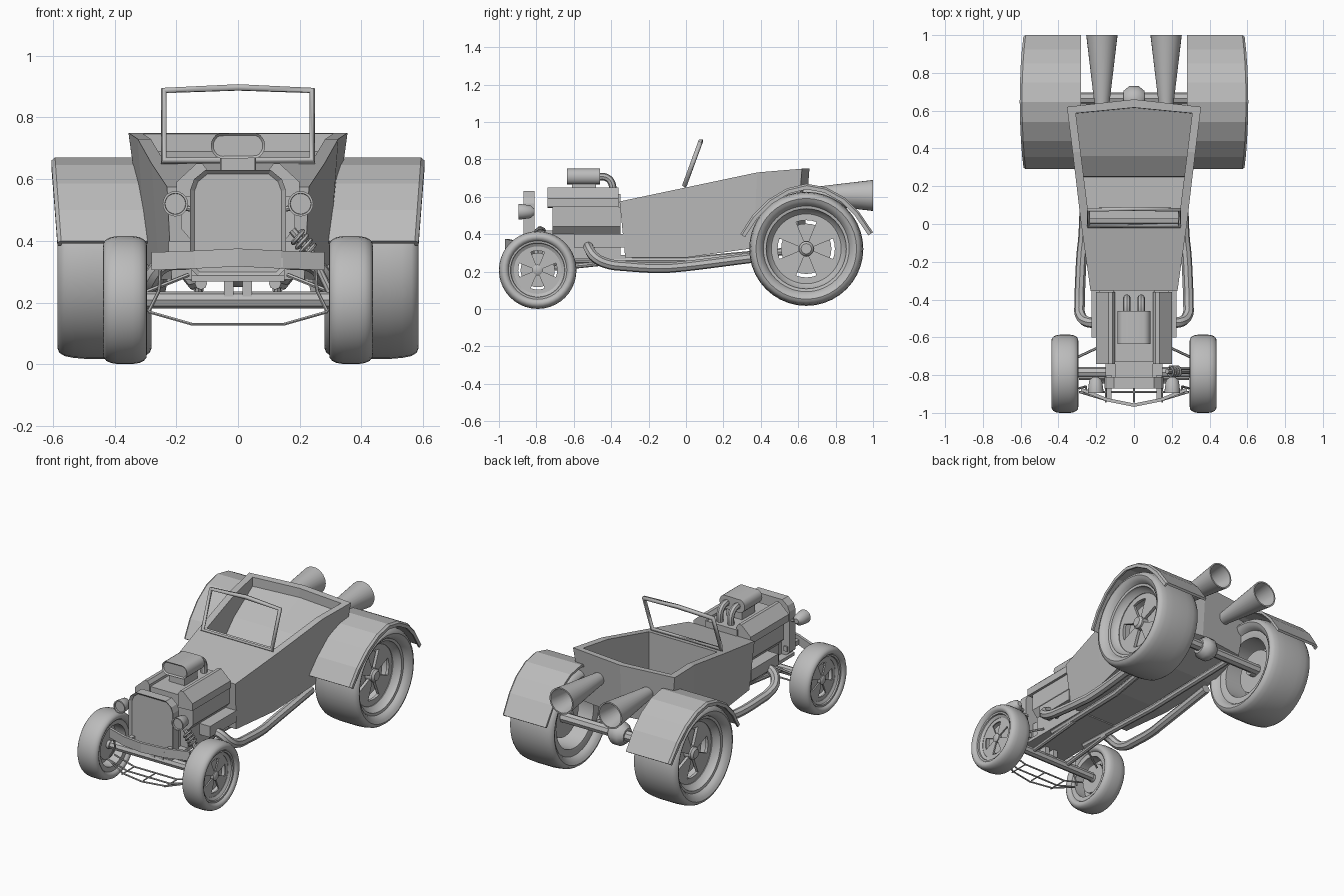
import bpy, bmesh, math
from mathutils import Vector

if "Cube" in bpy.data.objects:
    bpy.data.objects.remove(bpy.data.objects["Cube"])

grey = bpy.data.materials.new("plain grey")
grey.diffuse_color = (0.5, 0.5, 0.5, 1)
grey.use_nodes = True
grey.node_tree.nodes["Principled BSDF"].inputs["Base Color"].default_value = grey.diffuse_color


def finish(ob, mirror=False, smooth=False):
    ob.data.materials.clear()
    ob.data.materials.append(grey)
    bpy.ops.object.select_all(action='DESELECT')
    ob.select_set(True)
    bpy.context.view_layer.objects.active = ob
    if smooth:
        bpy.ops.object.shade_smooth_by_angle(angle=math.radians(42))
    if mirror:
        ob.modifiers.new("mirror", 'MIRROR')
    return ob


def from_bmesh(name, bm, **kw):
    bmesh.ops.remove_doubles(bm, verts=bm.verts, dist=1e-5)
    bmesh.ops.recalc_face_normals(bm, faces=bm.faces)
    me = bpy.data.meshes.new(name)
    bm.to_mesh(me)
    bm.free()
    ob = bpy.data.objects.new(name, me)
    bpy.context.collection.objects.link(ob)
    return finish(ob, **kw)


def loft(name, rings, caps=True, cyclic=False, recess=0, **kw):
    """Skin closed rings of points; recess insets the first cap."""
    bm = bmesh.new()
    vs = [[bm.verts.new(p) for p in r] for r in rings]
    n = len(vs[0])
    pairs = list(zip(vs, vs[1:])) + ([(vs[-1], vs[0])] if cyclic else [])
    for a, b in pairs:
        for i in range(n):
            bm.faces.new((a[i], a[(i + 1) % n], b[(i + 1) % n], b[i]))
    if caps and not cyclic:
        front = bm.faces.new(vs[0])
        bm.faces.new(vs[-1])
        if recess:
            bmesh.ops.recalc_face_normals(bm, faces=bm.faces)
            bmesh.ops.inset_region(bm, faces=[front], thickness=recess, depth=0)
            bmesh.ops.translate(bm, verts=front.verts, vec=(0, recess, 0))
    return from_bmesh(name, bm, **kw)


def extrude(name, xz, y0, y1, **kw):
    return loft(name, [[(x, y, z) for x, z in xz] for y in (y0, y1)], **kw)


def box(name, x0, x1, y0, y1, z0, z1, **kw):
    return extrude(name, [(x0, z0), (x1, z0), (x1, z1), (x0, z1)], y0, y1, **kw)


def both(half):
    """Complete a right-hand half outline with its mirror image."""
    return half + [(-x, z) for x, z in reversed(half)]


def lathe(name, prof, o, axis='X', segs=40, **kw):
    """Spin a closed (along, radius) profile about an axis through o."""
    rings = []
    for k in range(segs):
        c, s = math.cos(math.tau * k / segs), math.sin(math.tau * k / segs)
        rings.append([(o[0] + a, o[1] + r * c, o[2] + r * s) if axis == 'X' else
                      (o[0] + r * c, o[1] + a, o[2] + r * s) for a, r in prof])
    return loft(name, rings, cyclic=True, smooth=True, **kw)


def tube(name, pts, r, res=2, bend=False, cyclic=False, **kw):
    cu = bpy.data.curves.new(name, 'CURVE')
    cu.dimensions = '3D'
    cu.bevel_depth, cu.bevel_resolution, cu.use_fill_caps = r, res, True
    cu.resolution_u = 6
    sp = cu.splines.new('BEZIER' if bend else 'POLY')
    target = sp.bezier_points if bend else sp.points
    target.add(len(pts) - 1)
    for t, p in zip(target, pts):
        if bend:
            t.co = p
            t.handle_left_type = t.handle_right_type = 'AUTO'
        else:
            t.co = (*p, 1)
    sp.use_cyclic_u = cyclic
    ob = bpy.data.objects.new(name, cu)
    bpy.context.collection.objects.link(ob)
    bpy.ops.object.select_all(action='DESELECT')
    ob.select_set(True)
    bpy.context.view_layer.objects.active = ob
    bpy.ops.object.convert(target='MESH')
    return finish(bpy.context.view_layer.objects.active, smooth=res > 0, **kw)


def wheel(name, o, R, w, side):
    # tyre and open rim barrel
    prof = [(-a, r) for a, r in side] + side[::-1] + [
        (.72, .70), (.60, .69), (.45, .61), (-.7, .61), (-.74, .70)]
    lathe(name + "_tyre", [(a * w, r * R) for a, r in prof], o, mirror=True)
    # spoke plate: polar grid with four wedge windows left open
    bm = bmesh.new()
    grid = []
    for r, h in ((.08, 28), (.14, 28), (.5, 24), (.625, 24)):
        ang = [90 * q + 45 + (h * s / 2 if s <= 2 else h + (90 - 2 * h) * (s - 2) / 4)
               for q in range(4) for s in range(-2, 6)]
        grid.append([bm.verts.new((o[0] + .42 * w, o[1] + r * R * math.cos(math.radians(t)),
                                   o[2] + r * R * math.sin(math.radians(t)))) for t in ang])
    for k in range(3):
        for i in range(32):
            if k != 1 or i % 8 < 4:
                j = (i + 1) % 32
                bm.faces.new((grid[k][i], grid[k][j], grid[k + 1][j], grid[k + 1][i]))
    ret = bmesh.ops.extrude_face_region(bm, geom=bm.faces[:], use_keep_orig=True)
    bmesh.ops.translate(bm, verts=[v for v in ret["geom"] if isinstance(v, bmesh.types.BMVert)],
                        vec=(-.12 * w, 0, 0))
    from_bmesh(name + "_spokes", bm, mirror=True)
    # hub cap and brake drum
    lathe(name + "_hub", [(-.5 * w, 0), (-.5 * w, .12 * R), (.5 * w, .13 * R), (.58 * w, .09 * R),
                          (.58 * w, 0)], o, segs=20, mirror=True)
    lathe(name + "_drum", [(-.25 * w, 0), (-.25 * w, .44 * R), (.2 * w, .44 * R), (.2 * w, 0)],
          o, segs=28, mirror=True)


wheel("front_wheel", (.366, -.793, .208), .208, .071,
      [(.74, .75), (.9, .78), (1, .84), (.97, .90), (.86, .945), (.65, .98), (.35, .997)])
wheel("rear_wheel", (.4325, .643, .322), .306, .1525,
      [(.74, .75), (.86, .78), (.95, .83), (1, .88), (.96, .93), (.85, .965), (.65, .985), (.35, .997)])

# rear fenders: thin arched sheet with a rolled outer lip
arc = [(.29, .40), (.355, .50), (.44, .585), (.54, .645), (.645, .67),
       (.75, .65), (.85, .595), (.925, .52), (1.0, .41)]
rings = []
for i, (y, z) in enumerate(arc):
    a, b = arc[max(i - 1, 0)], arc[min(i + 1, len(arc) - 1)]
    t = Vector((b[0] - a[0], b[1] - a[1])).normalized()
    xo = .585 + .02 * (z - .40) / .27
    rings.append([(x, y + t.y * d, z - t.x * d) for x, d in
                  ((.28, 0), (xo - .012, 0), (xo, .01), (xo, .03), (xo - .012, .03),
                   (xo - .016, .015), (.28, .015))])
loft("rear_fender", rings, mirror=True)

# tub body: top and bottom edges at each station, bowed tail
bm = bmesh.new()
rows = []
for yt, wt, zt, yb, wb, zb, bow in ((-.355, .23, .575, -.325, .215, .275, 0), (0, .28, .65, 0, .255, .275, 0),
                                    (.38, .325, .73, .36, .295, .325, 0), (.62, .355, .75, .595, .31, .42, .04)):
    rows.append([bm.verts.new(p) for p in ((-wt, yt, zt), (0, yt + bow, zt), (wt, yt, zt),
                                           (wb, yb, zb), (0, yb + bow, zb), (-wb, yb, zb))])
for a, b in zip(rows, rows[1:]):
    for i in range(6):
        j = (i + 1) % 6
        bm.faces.new((a[i], a[j], b[j], b[i]))
for r in (rows[0], rows[-1]):
    bm.faces.new((r[0], r[1], r[4], r[5]))
    bm.faces.new((r[1], r[2], r[3], r[4]))
body = from_bmesh("body", bm)

# cockpit opening with floor, bench front and sloped rear shelf
seat = [(.03, .9), (.03, .36), (.25, .36), (.252, .51), (.36, .59), (.585, .69), (.59, .9)]
cut = loft("cockpit_cutter", [[(s * (.235 + .125 * y), y + (.03 if y > .5 and s == 0 else 0), z)
                               for y, z in seat] for s in (-1, 0, 1)])
cut.hide_render = True
mod = body.modifiers.new("cockpit", 'BOOLEAN')
mod.operation, mod.object, mod.solver = 'DIFFERENCE', cut, 'EXACT'
bpy.context.view_layer.objects.active = body
bpy.ops.object.modifier_apply(modifier=mod.name)
bpy.data.objects.remove(cut)

# windscreen frame
tube("windscreen_frame", [(-.241, -.008, .66), (-.241, .075, .887), (0, .08, .897),
                          (.241, .075, .887), (.241, -.008, .66)], .014, res=0, cyclic=True)

# engine
extrude("engine_block", both([(.15, .28), (.15, .40), (.185, .44), (.185, .545)]), -.715, -.35)
box("engine_top", -.11, .11, -.73, -.35, .54, .615)
extrude("valve_cover", [(.10, .54), (.10, .63), (.115, .65), (.135, .65), (.20, .59), (.20, .545)],
        -.74, -.36, mirror=True)
box("engine_side_box", .14, .225, -.60, -.33, .33, .40, mirror=True)
box("intake_base", -.055, .055, -.61, -.48, .60, .668)
stadium = []
for k in range(20):
    t = math.tau * k / 20
    stadium.append((math.copysign(.05, math.cos(t)) + .038 * math.cos(t), .708 + .042 * math.sin(t)))
extrude("air_scoop", stadium, -.635, -.46, recess=.008, smooth=True)
tube("intake_pipe", [(.038, -.48, .705), (.038, -.43, .705), (.038, -.398, .675), (.038, -.395, .60)],
     .02, bend=True, mirror=True)

# radiator and lamps
extrude("radiator", both([(.13, .285), (.155, .31), (.155, .565), (.142, .60), (.105, .63)]),
        -.87, -.81, recess=.015)
box("engine_nose", -.10, .10, -.82, -.71, .28, .42)
lathe("headlight", [(-.035, 0), (-.035, .033), (-.045, .034), (-.045, .041), (-.03, .041), (.02, .034),
                    (.04, .015), (.04, 0)], (.203, -.85, .52), axis='Y', segs=20, mirror=True)
tube("headlight_bracket", [(.203, -.835, .515), (.14, -.835, .50)], .009, mirror=True)

# bowed front crossmember
loft("front_crossmember", [[(x, y, z - .03), (x, y + .018, z - .03), (x, y + .018, z + .028), (x, y, z + .028)]
                           for x, y, z in ((-.28, -.885, .335), (-.14, -.94, .34), (0, -.968, .347),
                                           (.14, -.94, .34), (.28, -.885, .335))])
box("front_frame_horn", .12, .145, -.94, -.80, .315, .345, mirror=True)

# low wire rack between the front wheels
for n, y0 in (("front", -.96), ("middle", -.89), ("back", -.82)):
    k = .07 if n == "front" else 0
    tube("rack_" + n + "_wire", [(-.29, y0 + k, .17), (-.15, y0 + k * .4, .13), (0, y0, .13),
                                 (.15, y0 + k * .4, .13), (.29, y0 + k, .17)], .005, res=1)
for x in (-.15, 0, .15):
    tube("rack_cross_wire", [(x, -.945, .13), (x, -.82, .13)], .004, res=1)
tube("rack_stay", [(.29, -.87, .17), (.255, -.86, .24), (.25, -.89, .33)], .006, res=1, mirror=True)

# axles and differential
tube("front_axle", [(-.33, -.785, .208), (.33, -.785, .208)], .027)
tube("rear_axle", [(-.42, .665, .32), (.42, .665, .32)], .032)
lathe("differential", [(-.055, 0), (-.055, .045), (-.025, .07), (.025, .07), (.055, .045), (.055, 0)],
      (0, .66, .32), segs=12)

# chassis floor, rails and rods
box("chassis_plate", -.15, .15, -.87, -.32, .268, .288)
box("axle_bracket", .015, .045, -.81, -.76, .22, .28, mirror=True)
tube("frame_rail", [(.12, -.60, .262), (.14, 0, .258), (.19, .66, .32)], .02, mirror=True)
tube("radius_rod", [(.13, -.785, .21), (.125, -.40, .25)], .014, mirror=True)
tube("steering_rod", [(.16, -.64, .29), (.31, -.71, .23)], .007, res=1, mirror=True)

# coil spring damper, on one side only
A, B = Vector((.188, -.78, .42)), Vector((.238, -.78, .36))
d = (B - A).normalized()
u, v = Vector((0, 1, 0)), d.cross(Vector((0, 1, 0)))
coil = []
for k in range(49):
    t = math.tau * k / 12
    coil.append(A.lerp(B, k / 48) + .025 * (u * math.cos(t) + v * math.sin(t)))
tube("damper_spring", coil, .007, res=1)
tube("damper_rod", [A - d * .02, B, (.30, -.78, .23)], .013)

# side pipes and flared tail pipes
tube("side_pipe", [(.16, -.515, .335), (.24, -.52, .325), (.283, -.485, .275), (.288, -.42, .243),
                   (.285, -.32, .23), (.275, -.14, .22), (.268, -.08, .222), (.255, .36, .275)],
     .028, bend=True, mirror=True)
lathe("tail_pipe", [(-.06, .034), (.04, .04), (.40, .083), (.40, .074), (.04, .03), (-.06, .026)],
      (.17, .60, .607), axis='Y', segs=28, mirror=True)
